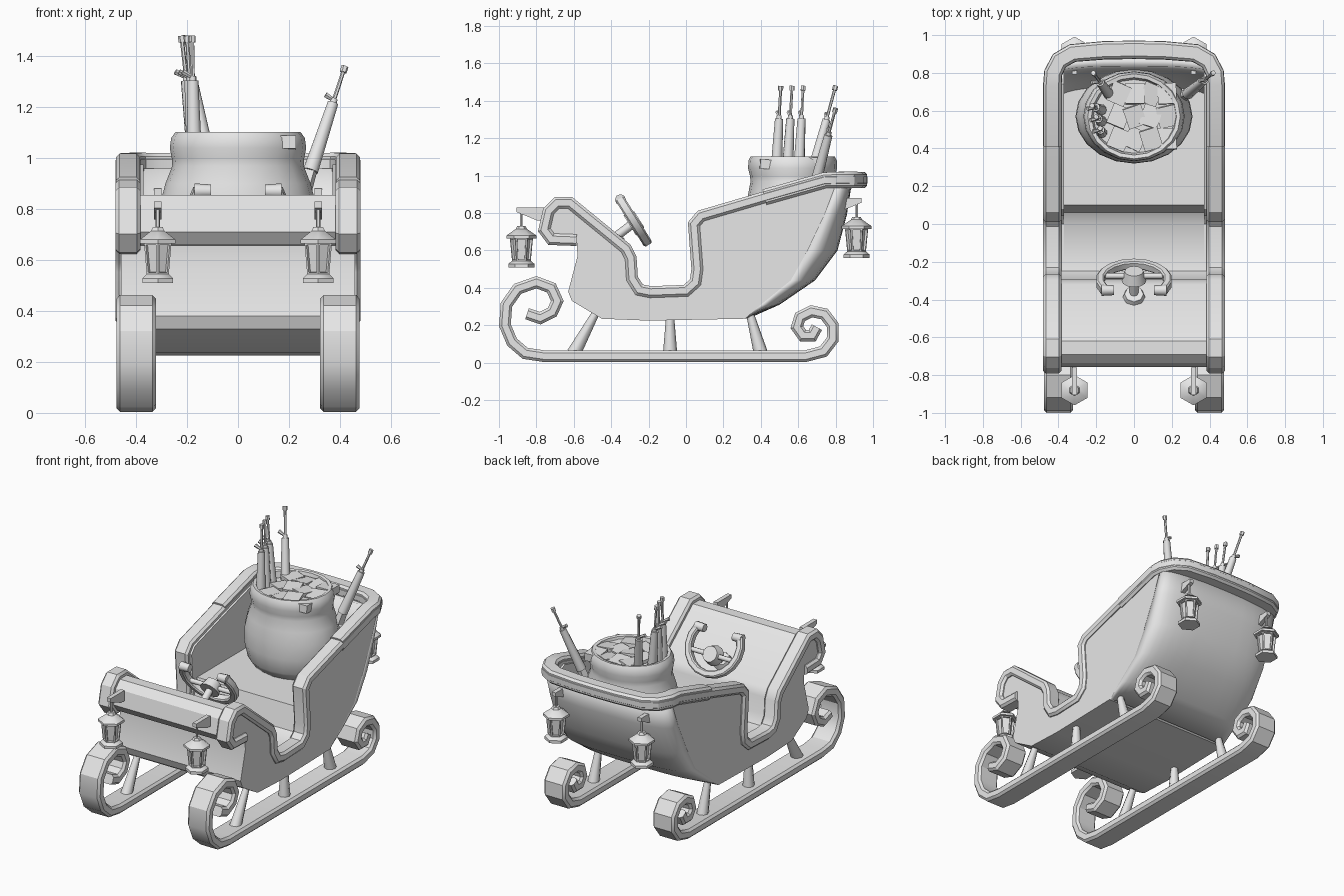
import bpy, bmesh, math, random
from mathutils import Vector, Matrix

if "Cube" in bpy.data.objects:
    bpy.data.objects.remove(bpy.data.objects["Cube"])

random.seed(4)
grey = bpy.data.materials.new("plain grey")
grey.diffuse_color = (0.8, 0.8, 0.8, 1)
grey.use_nodes = True
grey.node_tree.nodes["Principled BSDF"].inputs["Base Color"].default_value = grey.diffuse_color
X = Vector((1, 0, 0))


def add(name, bm, angle=30, fix=True):
    if fix:
        bmesh.ops.recalc_face_normals(bm, faces=bm.faces)
    me = bpy.data.meshes.new(name)
    bm.to_mesh(me)
    bm.free()
    me.materials.append(grey)
    ob = bpy.data.objects.new(name, me)
    bpy.context.collection.objects.link(ob)
    bpy.ops.object.select_all(action='DESELECT')
    ob.select_set(True)
    bpy.context.view_layer.objects.active = ob
    bpy.ops.object.shade_smooth_by_angle(angle=math.radians(angle))
    return ob


def rings(name, loops, angle=30, caps=True):
    """Skin a list of equal closed loops."""
    bm = bmesh.new()
    vs = [[bm.verts.new(p) for p in lp] for lp in loops]
    n = len(vs[0])
    for a, b in zip(vs, vs[1:]):
        for j in range(n):
            bm.faces.new((a[j], a[(j + 1) % n], b[(j + 1) % n], b[j]))
    if caps:
        bm.faces.new(vs[0])
        bm.faces.new(vs[-1])
    return add(name, bm, angle)


def prism(name, yz, x0, x1):
    """Extrude a side profile along x."""
    return rings(name, [[(x, y, z) for y, z in yz] for x in (x0, x1)])


def sweep(name, pts, lats, w, h, ch=0.014):
    """Sweep a chamfered rectangle; lats give the width direction."""
    a, b = w / 2, h / 2
    sec = [(a, b - ch), (a - ch, b), (ch - a, b), (-a, b - ch),
           (-a, ch - b), (ch - a, -b), (a - ch, -b), (a, ch - b)]
    pts = [Vector(p) for p in pts]
    loops = []
    for i, p in enumerate(pts):
        d0 = (p - pts[max(i - 1, 0)]).normalized()
        d1 = (pts[min(i + 1, len(pts) - 1)] - p).normalized()
        t = (d0 + d1).normalized()
        k = min(1.35, 1 / max(t.dot(d1 if d1.length else d0), 0.5))
        up = t.cross(lats[i]).normalized() * k
        loops.append([p + lats[i] * u + up * v for u, v in sec])
    return rings(name, loops)


def rod(name, p0, p1, r0, r1, n=8, turn=0.0):
    p0, p1 = Vector(p0), Vector(p1)
    q = (p1 - p0).to_track_quat('Z', 'Y')
    ang = [turn + 2 * math.pi * i / n for i in range(n)]
    return rings(name, [[p + q @ Vector((r * math.cos(a), r * math.sin(a), 0)) for a in ang]
                        for p, r in ((p0, r0), (p1, r1))], 50)


# Side profiles (y, z)
trim = [(-.585, .655), (-.72, .66), (-.758, .71), (-.735, .81), (-.69, .855), (-.62, .855),
        (-.32, .61), (-.295, .56), (-.288, .45), (-.25, .39), (-.19, .378), (0, .385),
        (.05, .43), (.06, .5), (.042, .74), (.08, .785), (.42, .885), (.74, .975)]
belly = [(.31, .235), (-.2, .225), (-.45, .235), (-.61, .33), (-.63, .38), (-.58, .57)]
# Height, corner y and rear y of the rounded back
stern = [(.235, .31, .33), (.31, .40, .50), (.44, .56, .69), (.6, .65, .81),
         (.79, .74, .86), (.95, .80, .885)]

# Hull sides and the block holding dash, footwell and seat
side = trim + [(yc, z) for z, yc, yb in reversed(stern)] + belly[1:]
for s, tag in ((-1, "left"), (1, "right")):
    prism("hull_side_" + tag, side, s * .37, s * .46)
core = trim[:12] + [(.06, .42), (.10, .57), (.72, .57), (.60, .42), (.40, .31)] + belly
prism("dash_floor_and_seat", core, -.37, .37)

# Rounded hull back
bm = bmesh.new()
N = 16
grid = []
for z, yc, yb in stern:
    row = []
    for j in range(N + 1):
        t = math.pi * (j / N - .5)
        x = .46 * math.copysign(abs(math.sin(t)) ** .65, t)
        row.append(bm.verts.new((x, yc + (yb - yc) * max(math.cos(t), 0) ** .65, z)))
    grid.append(row)
for a, b in zip(grid, grid[1:]):
    for j in range(N):
        bm.faces.new((a[j], b[j], b[j + 1], a[j + 1]))
back = add("hull_back", bm, 40, fix=False)
mod = back.modifiers.new("thickness", 'SOLIDIFY')
mod.thickness, mod.offset = .05, -1

# Trim rail: up both sides and around the back
half = [(.432, y, z) for y, z in trim] + [(.428, .80, .977), (.395, .865, .977),
                                          (.325, .905, .977), (.15, .92, .977)]
lat = [X] * len(trim) + [Vector((math.cos(a), math.sin(a), 0)) for a in (.3, .8, 1.25, 1.5)]
path = half + [(0, .922, .977)] + [(-x, y, z) for x, y, z in reversed(half)]
lats = lat + [Vector((0, 1, 0))] + [Vector((-v.x, v.y, 0)) for v in reversed(lat)]
sweep("trim_rail", path, lats, .098, .062)
rail_end = half[-6:] + [(0, .922, .977)] + [(-x, y, z) for x, y, z in reversed(half[-6:])]
sweep("rear_rail_cap", rail_end, lats[len(half) - 6:len(half) + 7], .094, .085)

# Runners with scrolled ends, and their struts
runner = [(-.85, .262), (-.78, .238), (-.715, .27), (-.688, .33), (-.72, .40), (-.80, .43),
          (-.90, .395), (-.96, .31), (-.968, .20), (-.93, .11), (-.86, .05), (-.76, .035),
          (.64, .035), (.735, .06), (.785, .125), (.785, .20), (.74, .26), (.67, .275),
          (.61, .245), (.593, .19), (.625, .145), (.675, .145), (.70, .19)]
for s, tag in ((-1, "left"), (1, "right")):
    sweep("runner_" + tag, [(s * .4, y, z) for y, z in runner], [X] * len(runner), .155, .062)
    for y0, y1 in ((-.60, -.48), (-.085, -.085), (.40, .34)):
        rod("strut_" + tag, (s * .4, y0, .05), (s * .4, y1, .27), .038, .02)


# Lanterns with recessed panes, hung from brackets
def lantern(x, y, z, d):
    prism("lantern_bracket", [(y + d * .025, z + .32), (y - d * .12, z + .32), (y - d * .12, z + .25),
                              (y - d * .085, z + .25), (y + d * .025, z + .295)], x - .014, x + .014)
    rod("lantern_hook", (x, y, z + .19), (x, y, z + .31), .008, .008, 6)
    for nm, z0, z1, r0, r1 in (("foot", 0, .018, .07, .07), ("base", .018, .035, .07, .05),
                               ("eave", .155, .17, .08, .08), ("roof", .17, .205, .08, .03),
                               ("finial", .205, .22, .03, .022)):
        rod("lantern_" + nm, (x, y, z + z0), (x, y, z + z1), r0, r1, 6, math.pi / 6 * 3)
    bm = bmesh.new()
    bmesh.ops.create_cone(bm, cap_ends=True, segments=6, radius1=.05, radius2=.062, depth=.125,
                          matrix=Matrix.Translation((x, y, z + .095)))
    panes = [f for f in bm.faces if len(f.verts) == 4]
    bmesh.ops.inset_individual(bm, faces=panes, thickness=.011, depth=0)
    bmesh.ops.inset_individual(bm, faces=panes, thickness=.001, depth=-.012)
    add("lantern_body", bm)


for s in (-1, 1):
    lantern(s * .315, -.88, .51, -1)
    lantern(s * .315, .912, .56, 1)

# Steering yoke on its column
hub = Vector((0, -.275, .75))
nrm = Vector((0, .848, .53))
up = Vector((0, -.53, .848))
arc = [hub + X * (.18 * math.cos(a)) + up * (.055 + .175 * math.sin(a))
       for a in [math.radians(150 + 20 * i) for i in range(13)]]
sweep("steering_yoke", arc, [nrm] * 13, .05, .042, .008)
for s in (-1, 1):
    rod("yoke_grip", arc[0 if s < 0 else -1] - X * s * .05, arc[0 if s < 0 else -1] + X * s * .015,
        .026, .03)
rod("yoke_spokes", hub - X * .17, hub + X * .17, .016, .016)
rod("yoke_hub", hub - nrm * .03, hub + nrm * .03, .065, .05, 12)
rod("steering_column", (0, -.40, .655), hub, .024, .024)
rod("column_base", (0, -.395, .65), (0, -.37, .69), .065, .05)

# Sack with rolled rim and hollow mouth
sack = [(.57, .25, .20), (.62, .285, .235), (.72, .31, .25), (.82, .306, .248), (.90, .285, .238),
        (.97, .258, .225), (1.0, .26, .228), (1.04, .268, .238), (1.08, .262, .236),
        (1.103, .245, .225), (1.10, .225, .205), (1.06, .215, .195)]
rings("sack", [[(rx * math.cos(a), .57 + ry * math.sin(a), z)
                for a in [2 * math.pi * i / 20 for i in range(20)]] for z, rx, ry in sack], 60)

# Parcels inside the sack
for i in range(12):
    bm = bmesh.new()
    a = Matrix.Translation((-.08 + .085 * (i % 4), .45 + .12 * (i // 4), 1.055 + random.uniform(0, .02)))
    a = a @ Matrix.Rotation(random.uniform(-.5, .5), 4, 'Z') @ Matrix.Rotation(random.uniform(-.15, .15), 4, 'X')
    bmesh.ops.create_cube(bm, size=1, matrix=a @ Matrix.Diagonal((.10, .11, .05, 1)))
    add("parcel", bm)


# Long toy sticks: barrel, collar, thin rod, tip and small catch
def stick(p0, p1, f):
    p0, p1 = Vector(p0), Vector(p1)
    d = (p1 - p0).normalized()
    m = p0.lerp(p1, f)
    rod("stick_barrel", p0, m, .031, .022, 10)
    rod("stick_collar", m - d * .005, m + d * .018, .014, .014)
    rod("stick_rod", m, p1, .008, .008, 6)
    rod("stick_tip", p1 - d * .025, p1, .014, .014, 6)
    rod("stick_catch", m + d * .012, m + d * .035 + Vector((-.04, -.01, 0)), .008, .012, 6)


for y, x in ((.495, -.18), (.555, -.20), (.615, -.222)):
    stick((-.172, y - .012, 1.03), (x, y + .012, 1.48), .61)
stick((-.12, .67, 1.0), (-.215, .80, 1.48), .62)
stick((.285, .69, .95), (.42, .80, 1.36), .65)
rod("stick_stock", (.265, .68, .88), (.295, .695, .98), .03, .026, 4)
